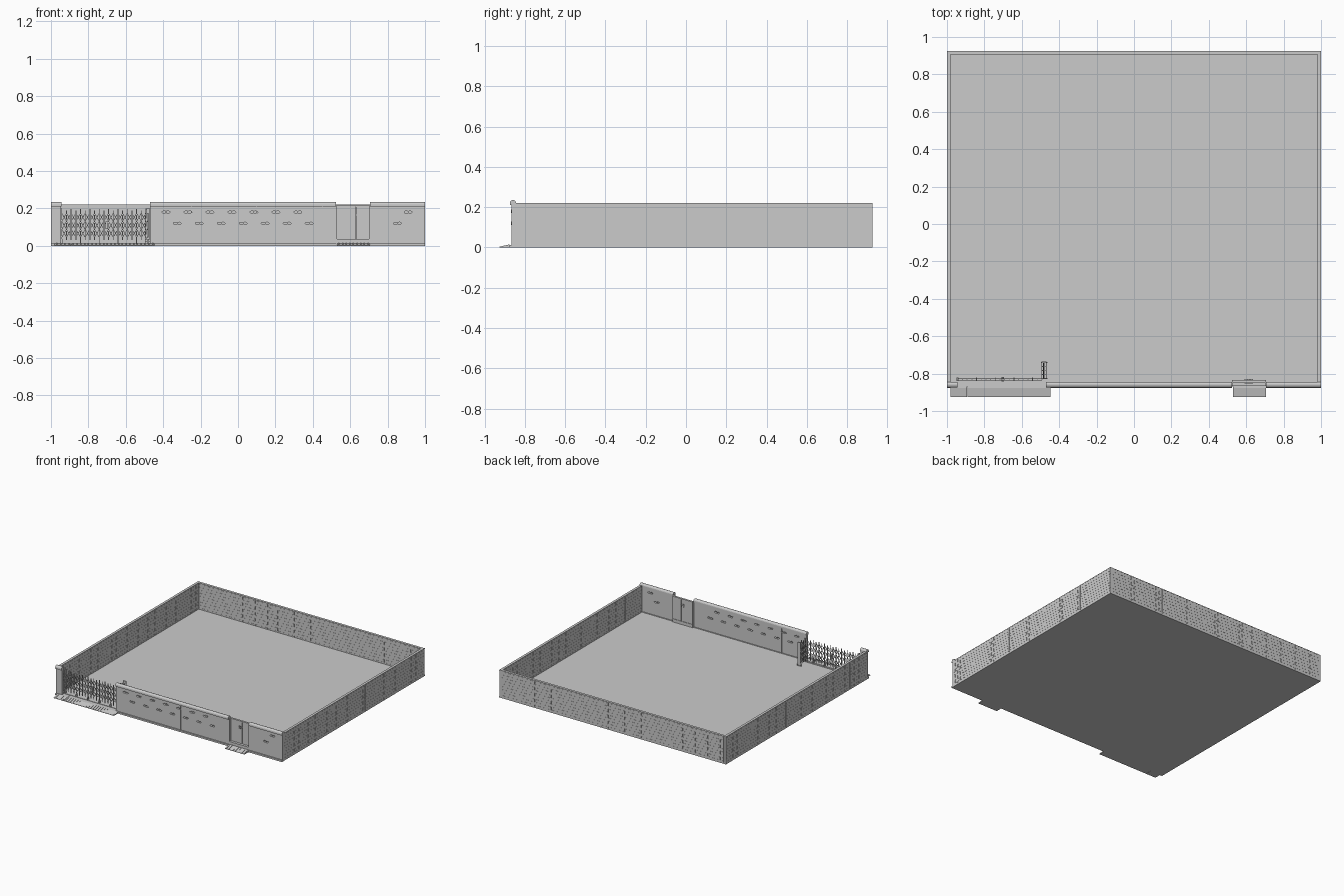
import bpy, bmesh, math
from mathutils import Vector, Matrix

if "Cube" in bpy.data.objects:
    bpy.data.objects.remove(bpy.data.objects["Cube"])


def finish(bm, name):
    bmesh.ops.recalc_face_normals(bm, faces=bm.faces)
    me = bpy.data.meshes.new(name)
    bm.to_mesh(me)
    bm.free()
    ob = bpy.data.objects.new(name, me)
    bpy.context.collection.objects.link(ob)
    return ob


def add_box(bm, x0, x1, y0, y1, z0, z1):
    m = Matrix.Translation(((x0 + x1) / 2, (y0 + y1) / 2, (z0 + z1) / 2))
    m = m @ Matrix.Diagonal((x1 - x0, y1 - y0, z1 - z0, 1))
    bmesh.ops.create_cube(bm, size=1, matrix=m)


def boxes(name, dims):
    bm = bmesh.new()
    for d in dims:
        add_box(bm, *d)
    return finish(bm, name)


def add_bar(bm, a, b, w):
    a, b = Vector(a), Vector(b)
    d = b - a
    m = Matrix.Translation((a + b) / 2) @ d.to_track_quat('Z', 'Y').to_matrix().to_4x4()
    bmesh.ops.create_cube(bm, size=1, matrix=m @ Matrix.Diagonal((w, w, d.length, 1)))


def add_prism(bm, pts, axis, a, b):
    """Extrude a closed 2D profile along x ('x': points are y,z) or y ('y': points are x,z)."""
    place = (lambda t, p: (t, p[0], p[1])) if axis == 'x' else (lambda t, p: (p[0], t, p[1]))
    r0 = [bm.verts.new(place(a, p)) for p in pts]
    r1 = [bm.verts.new(place(b, p)) for p in pts]
    bm.faces.new(r0)
    bm.faces.new(r1)
    for i in range(len(pts)):
        j = (i + 1) % len(pts)
        bm.faces.new((r0[i], r0[j], r1[j], r1[i]))


# Courtyard floor
boxes("floor", [(-1, 1, -0.87, 0.925, 0, 0.01)])

# Perimeter walls with brick courses on both faces and panel joints
H, T, P = 0.22, 0.02, 0.001


def brick_wall(name, along_x, outer, sign, lo, hi, joints):
    bm = bmesh.new()

    def put(l0, l1, d0, d1, z0, z1):
        c0, c1 = sorted((outer - sign * d0, outer - sign * d1))
        if along_x:
            add_box(bm, l0, l1, c0, c1, z0, z1)
        else:
            add_box(bm, c0, c1, l0, l1, z0, z1)

    put(lo, hi, P, T - P, 0, H - 0.006)
    put(lo, hi, 0, T, H - 0.006, H)
    edges = [lo] + [lo + (hi - lo) * j for j in joints] + [hi]
    rows = 9
    step = (H - 0.008) / rows
    for a, b in zip(edges, edges[1:]):
        a, b = a + 0.002, b - 0.002
        n = max(1, round((b - a) / 0.055))
        s = (b - a) / n
        for r in range(rows):
            off = s / 2 if r % 2 else 0
            for k in range(n + (r % 2)):
                l0 = max(a, a + k * s - off) + 0.0008
                l1 = min(b, a + (k + 1) * s - off) - 0.0008
                z = r * step
                for d in ((0, P), (T - P, T)):
                    put(l0, l1, *d, z, z + step - 0.0016)
    return finish(bm, name)


side_joints = (0.13, 0.36, 0.58, 0.81)
brick_wall("right_wall", False, 1, 1, -0.865, 0.925, side_joints)
brick_wall("left_wall", False, -1, -1, -0.865, 0.925, side_joints)
brick_wall("back_wall", True, 0.925, 1, -0.98, 0.98, (0.34, 0.55, 0.76))

# Front wall sections with rounded coping and a plinth
sections = [(-1, -0.945), (-0.47, 0.525), (0.705, 1)]
wall = boxes("front_wall", [(a, b, -0.866, -0.848, 0, 0.215) for a, b in sections])
bm = bmesh.new()
arc = [(-0.859 - 0.0155 * math.cos(t * math.pi / 10), 0.22 + 0.015 * math.sin(t * math.pi / 10))
       for t in range(11)]
for a, b in sections:
    add_prism(bm, [(-0.8745, 0.21)] + arc + [(-0.8435, 0.21)], 'x', a, b)
finish(bm, "front_coping")
boxes("front_plinth", [(a, b, -0.876, -0.843, 0, 0.013) for a, b in sections])
boxes("front_joints", [(x - 0.0015, x + 0.0015, -0.867, -0.847, 0.01, 0.21)
                       for x in (-0.25, 0.10, 0.45)])

# Cloud shaped openings in two staggered rows
holes = [(-0.385 + 0.1175 * i, 0.18) for i in range(7)]
holes += [(-0.325 + 0.1175 * i, 0.12) for i in range(7)]
holes += [(0.91, 0.18), (0.852, 0.12)]


def outline(cx, cz, grow):
    pts = []
    for i in range(24):
        t = i * math.tau / 24
        pinch = 0.62 + 0.38 * abs(math.cos(t)) if abs(math.cos(t)) < 0.5 else 1
        pts.append((cx + (0.022 + grow) * math.cos(t),
                    cz + (0.0085 * pinch + grow) * math.sin(t)))
    return pts


bm = bmesh.new()
for x, z in holes:
    add_prism(bm, outline(x, z, 0), 'y', -0.9, -0.82)
cutter = finish(bm, "opening_cutter")
cutter.hide_render = True
mod = wall.modifiers.new("openings", 'BOOLEAN')
mod.object = cutter
mod.solver = 'EXACT'
bpy.context.view_layer.objects.active = wall
bpy.ops.object.modifier_apply(modifier=mod.name)
bpy.data.objects.remove(cutter)

# Raised rims and a central divider in each opening
bm = bmesh.new()
for x, z in holes:
    rings = [[bm.verts.new((p[0], y, p[1])) for p in outline(x, z, g)]
             for g, y in ((0.002, -0.868), (0.002, -0.846), (-0.001, -0.846), (-0.001, -0.868))]
    for r in range(4):
        A, B = rings[r], rings[(r + 1) % 4]
        for i in range(24):
            j = (i + 1) % 24
            bm.faces.new((A[i], A[j], B[j], B[i]))
    add_box(bm, x - 0.0015, x + 0.0015, -0.864, -0.85, z - 0.006, z + 0.006)
finish(bm, "opening_rims")


# Folding lattice gate
def lattice(name, start, end, n):
    s, e = Vector(start), Vector(end)
    side = (e - s).normalized().cross(Vector((0, 0, 1))) * 0.006
    bm = bmesh.new()
    up = lambda p, z: Vector((p.x, p.y, z))
    for i in range(n + 1):
        p = s.lerp(e, i / n)
        add_bar(bm, up(p, 0.03), up(p, 0.19 if i % 2 else 0.197), 0.0045)
        if i % 4 == 0:
            for o in (side, -side):
                add_bar(bm, up(p + o, 0.012), up(p + o, 0.035), 0.005)
            add_bar(bm, up(p + side, 0.035), up(p - side, 0.035), 0.005)
        if i < n:
            q = s.lerp(e, (i + 1) / n)
            for z in (0.045, 0.088, 0.131):
                add_bar(bm, up(p + side, z), up(q + side, z + 0.043), 0.003)
                add_bar(bm, up(p - side, z + 0.043), up(q - side, z), 0.003)
    return finish(bm, name)


lattice("folding_gate", (-0.942, -0.83, 0), (-0.492, -0.83, 0), 18)
lattice("folded_leaf_outer", (-0.49, -0.825, 0), (-0.49, -0.74, 0), 4)
lattice("folded_leaf_inner", (-0.472, -0.825, 0), (-0.472, -0.74, 0), 4)
boxes("gate_posts", [(-0.948, -0.94, -0.84, -0.82, 0.01, 0.2),
                     (-0.708, -0.696, -0.842, -0.818, 0.09, 0.13),
                     (-0.494, -0.468, -0.743, -0.735, 0.02, 0.2)])
boxes("gate_track", [(-0.945, -0.47, -0.835, -0.825, 0.01, 0.013)])

# Double door, frame and pull handles
boxes("door_leaves", [(0.529, 0.628, -0.846, -0.838, 0.035, 0.208),
                      (0.630, 0.701, -0.846, -0.838, 0.035, 0.208)])
boxes("door_frame", [(0.525, 0.53, -0.866, -0.834, 0.01, 0.215),
                     (0.70, 0.705, -0.866, -0.834, 0.01, 0.215),
                     (0.525, 0.705, -0.85, -0.834, 0.207, 0.215),
                     (0.525, 0.705, -0.866, -0.834, 0.01, 0.035)])
bm = bmesh.new()
for y, b in ((-0.852, -0.846), (-0.832, -0.838)):
    for x in (0.605, 0.62):
        add_bar(bm, (x, y, 0.153), (x, y, 0.178), 0.004)
        add_bar(bm, (x, y, 0.165), (x, b, 0.165), 0.004)
    add_bar(bm, (0.592, y, 0.165), (0.635, y, 0.165), 0.004)
finish(bm, "door_handles")

# Ribbed entrance ramps
bm = bmesh.new()
for a, b in ((-0.98, -0.892), (-0.89, -0.447), (0.53, 0.705)):
    add_prism(bm, [(-0.925, 0), (-0.925, 0.002), (-0.876, 0.013), (-0.84, 0.013), (-0.84, 0)],
              'x', a, b)
    n = round((b - a) / 0.02)
    for i in range(n):
        x = a + (b - a) * (i + 0.5) / n
        add_prism(bm, [(-0.925, 0), (-0.925, 0.004), (-0.876, 0.015), (-0.876, 0.01)],
                  'x', x - 0.004, x + 0.004)
finish(bm, "entrance_ramps")
